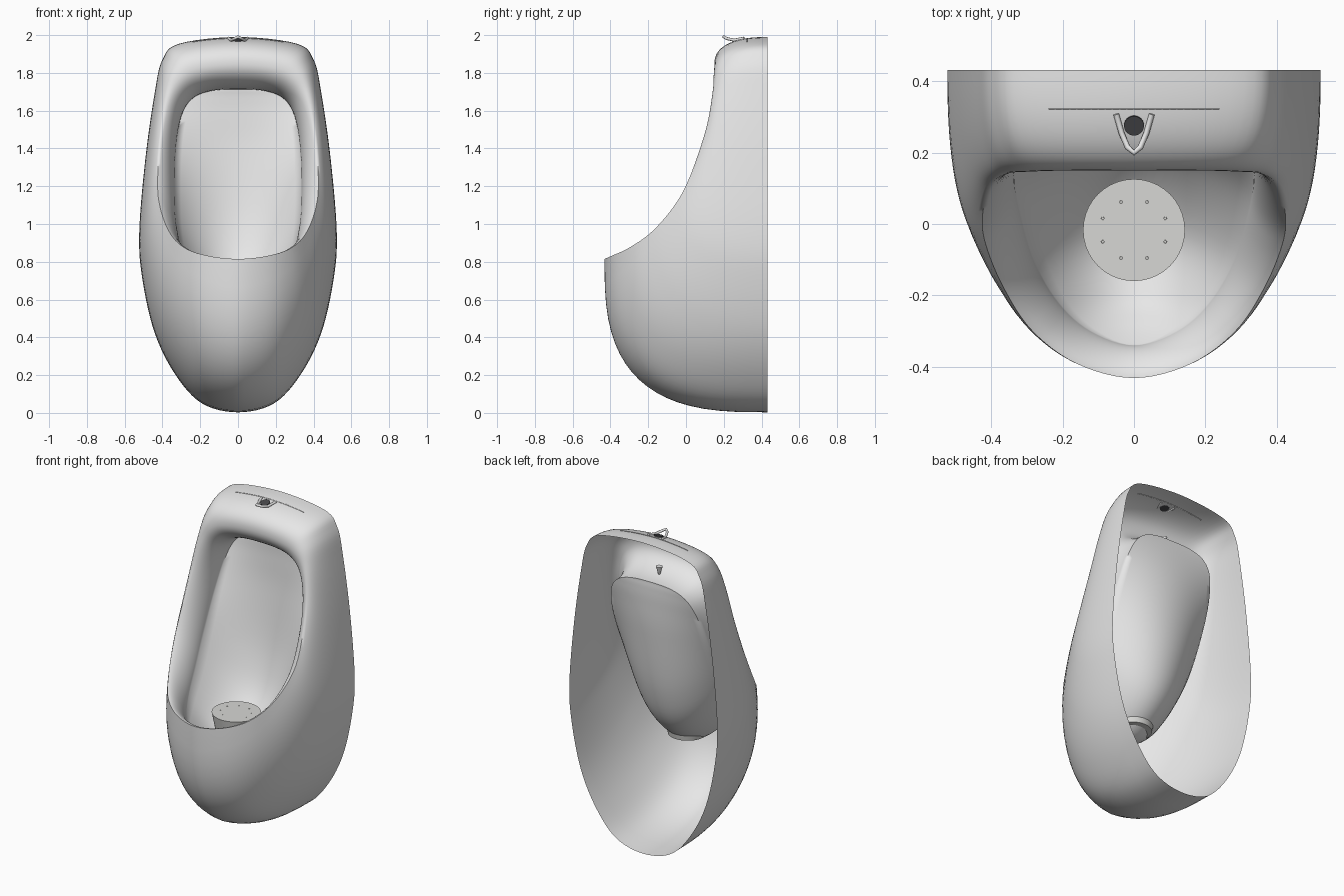
import bpy, bmesh, math
from mathutils import Vector
from mathutils.bvhtree import BVHTree

if "Cube" in bpy.data.objects:
    bpy.data.objects.remove(bpy.data.objects["Cube"])


def material(name, rgb):
    m = bpy.data.materials.new(name)
    m.diffuse_color = (*rgb, 1)
    m.use_nodes = True
    m.node_tree.nodes["Principled BSDF"].inputs["Base Color"].default_value = m.diffuse_color
    return m


CERAMIC = material("white_ceramic", (0.8, 0.8, 0.8))
STRAINER = material("pale_grey", (0.68, 0.68, 0.66))
DARK = material("dark_metal", (0.06, 0.06, 0.065))


def finish(name, bm, mat, angle=75):
    me = bpy.data.meshes.new(name)
    bmesh.ops.recalc_face_normals(bm, faces=bm.faces)
    bm.to_mesh(me)
    ob = bpy.data.objects.new(name, me)
    bpy.context.collection.objects.link(ob)
    me.materials.append(mat)
    bpy.ops.object.select_all(action='DESELECT')
    ob.select_set(True)
    bpy.context.view_layer.objects.active = ob
    bpy.ops.object.shade_smooth_by_angle(angle=math.radians(angle))
    return ob


# Half outline stations, bottom to top:
# back edge x,z | rim crest x,y,z | basin edge x,y,z | basin centre y,z
S = [
    (0, .003, 0, -.432, .815, 0, -.34, .72, -.34, .72),
    (.19, .05, .16, -.392, .832, .12, -.30, .71, -.28, .66),
    (.33, .20, .285, -.30, .875, .21, -.22, .73, -.19, .60),
    (.44, .42, .365, -.18, .96, .28, -.10, .80, -.01, .57),
    (.505, .70, .415, -.06, 1.10, .32, .04, .95, .19, .73),
    (.523, .95, .425, .02, 1.25, .335, .14, 1.12, .29, .98),
    (.49, 1.35, .405, .105, 1.50, .33, .26, 1.38, .345, 1.36),
    (.44, 1.70, .36, .14, 1.69, .30, .33, 1.57, .36, 1.57),
    (.40, 1.87, .29, .147, 1.79, .24, .355, 1.665, .362, 1.665),
    (.31, 1.955, .18, .15, 1.83, .14, .36, 1.705, .36, 1.705),
    (0, 1.99, 0, .15, 1.845, 0, .36, 1.713, .36, 1.713),
]
SUB, OUTER, INNER, ACROSS = 6, 18, 12, 20


def mirrored(s):
    return [-v if i in (0, 2, 5) else v for i, v in enumerate(s)]


def stations():
    p = [mirrored(S[1])] + S + [mirrored(S[-2])]
    rows = []
    for j in range((len(S) - 1) * SUB + 1):
        k, t = divmod(j, SUB)
        if k == len(S) - 1:
            k, t = k - 1, SUB
        t /= SUB
        rows.append((k + t, [.5 * (2 * b + (c - a) * t + (2 * a - 5 * b + 4 * c - d) * t * t
                     + (3 * b - a - 3 * c + d) * t ** 3)
                     for a, b, c, d in zip(*p[k:k + 4])]))
    return rows


def clamp(v):
    return min(max(v, 0), 1)


def arc(a, c, b, n, steps):
    """Superelliptic corner from a to b around the corner point c."""
    out = []
    for i in range(steps + 1):
        th = math.pi / 2 * i / steps
        sn, cs = math.sin(th), max(math.cos(th), 0)
        out.append(c + (a - c) * (1 - sn ** (2 / n)) + (b - c) * (1 - cs ** (2 / n)))
    return out


def add_grid(bm, rows):
    vs = [[bm.verts.new(p) for p in r] for r in rows]
    for r0, r1 in zip(vs, vs[1:]):
        for i in range(len(r0) - 1):
            bm.faces.new((r0[i], r0[i + 1], r1[i + 1], r1[i]))


# Bowl body: outer shell, rolled rim, inner wall and basin in one open surface
bm = bmesh.new()
right, basin = [], []
for pos, s in stations():
    B = Vector((s[0], .432, s[1]))
    R, I = Vector(s[2:5]), Vector(s[5:8])
    M = Vector((0, s[8], s[9]))
    n = 2.9 - .5 * clamp(pos / 3)
    ky, kz = clamp(pos / 4), clamp((pos - 2) / 4)
    corner = Vector((I.x, I.y + (R.y - I.y) * ky, R.z + (I.z - R.z) * kz))
    n_in = 1.6 + .4 * clamp(pos / 4)
    right.append(arc(B, Vector((B.x, R.y, B.z)), R, n, OUTER)
                 + arc(R, corner, I, n_in, INNER)[1:])
    row = []
    for i in range(ACROSS + 1):
        u = 2 * i / ACROSS - 1
        p = M.lerp(I, u * u)
        p.x = I.x * u
        row.append(p)
    basin.append(row)
flip = Vector((-1, 1, 1))
add_grid(bm, right)
add_grid(bm, [[p * flip for p in r] for r in right])
add_grid(bm, basin)
bmesh.ops.remove_doubles(bm, verts=bm.verts, dist=.0004)
tree = BVHTree.FromBMesh(bm)
finish("urinal_body", bm, CERAMIC)
bm.free()


def top_z(x, y):
    return tree.ray_cast(Vector((x, y, 3)), Vector((0, 0, -1)))[0].z


def cone(name, loc, r1, r2, depth, mat, seg=40):
    bm = bmesh.new()
    bmesh.ops.create_cone(bm, cap_ends=True, segments=seg, radius1=r1, radius2=r2, depth=depth)
    bmesh.ops.translate(bm, verts=bm.verts, vec=loc)
    return finish(name, bm, mat, 30)


def tube(name, pts, r, mat):
    cu = bpy.data.curves.new(name, 'CURVE')
    cu.dimensions, cu.bevel_depth, cu.bevel_resolution, cu.use_fill_caps = '3D', r, 2, True
    sp = cu.splines.new('POLY')
    sp.points.add(len(pts) - 1)
    for q, p in zip(sp.points, pts):
        q.co = (*p, 1)
    cu.materials.append(mat)
    ob = bpy.data.objects.new(name, cu)
    bpy.context.collection.objects.link(ob)


# Drain cup with strainer studs
cone("drain_cup", (0, -.017, .68), .115, .143, .145, STRAINER)
for i in range(8):
    a = math.tau * (i + .5) / 8
    cone("strainer_stud", (.095 * math.cos(a), -.017 + .085 * math.sin(a), .753),
         .005, .004, .003, STRAINER, 8)

# Spray nozzle under the top overhang
cone("spray_nozzle", (0, .27, 1.755), .006, .02, .05, CERAMIC, 16)

# Inlet hole, looped hook and seam on the top
hole = cone("inlet_hole", (0, 0, 0), .028, .028, .008, DARK, 24)
hole.location = (0, .276, top_z(0, .276) + .003)
hole.rotation_euler.x = math.atan2(top_z(0, .3) - top_z(0, .25), .05)
half = [(.05, .308, top_z(.05, .308) + .004), (.035, .255, top_z(.035, .255) + .006),
        (.018, .215, 1.982), (0, .2, 1.991)]
tube("inlet_hook", half + [(-x, y, z) for x, y, z in reversed(half[:-1])], .008, CERAMIC)
tube("top_seam", [(x / 50, .322, top_z(x / 50, .322)) for x in range(-12, 13)], .0025, CERAMIC)
